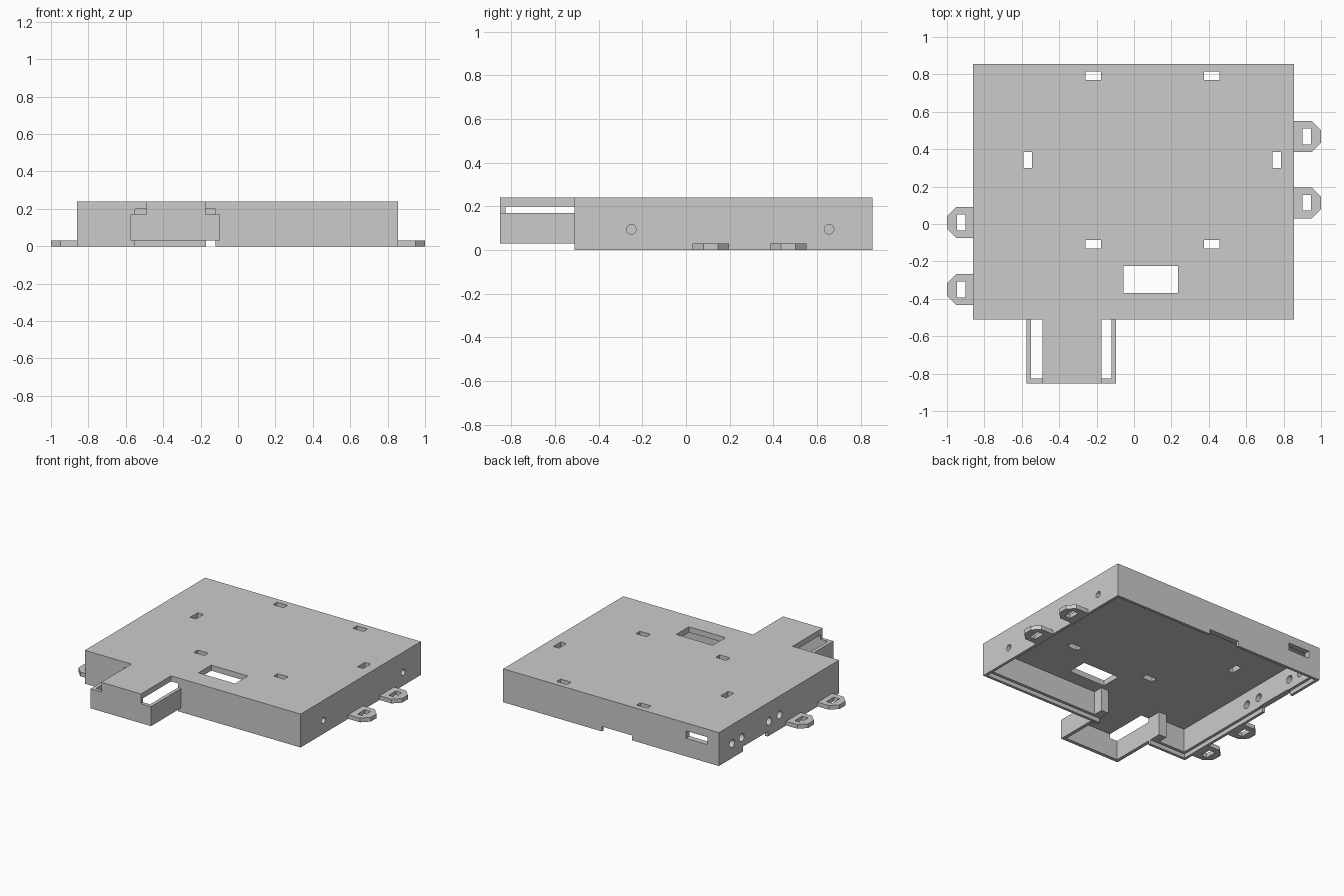
import bpy, bmesh, math
from mathutils import Matrix, Vector

old = bpy.data.objects.get("Cube")
if old:
    bpy.data.objects.remove(old, do_unlink=True)

grey = bpy.data.materials.new("plain grey")
grey.use_nodes = True
COLOUR = (0.6, 0.6, 0.6, 1)
grey.diffuse_color = COLOUR
grey.node_tree.nodes["Principled BSDF"].inputs["Base Color"].default_value = COLOUR


def add_box(bm, x0, x1, y0, y1, z0, z1):
    size = Vector((x1 - x0, y1 - y0, z1 - z0))
    mid = Vector((x0 + x1, y0 + y1, z0 + z1)) / 2
    bmesh.ops.create_cube(bm, size=1, matrix=Matrix.Translation(mid) @ Matrix.Diagonal((*size, 1)))


def add_side_hole(bm, x, y, z, r):
    m = Matrix.Translation((x, y, z)) @ Matrix.Rotation(math.pi / 2, 4, 'Y')
    bmesh.ops.create_cone(bm, cap_ends=True, segments=24, radius1=r, radius2=r, depth=0.2, matrix=m)


def make_object(name, bm):
    bmesh.ops.recalc_face_normals(bm, faces=bm.faces)
    mesh = bpy.data.meshes.new(name)
    bm.to_mesh(mesh)
    bm.free()
    mesh.materials.append(grey)
    obj = bpy.data.objects.new(name, mesh)
    bpy.context.collection.objects.link(obj)
    return obj


def boxes(name, *dims):
    bm = bmesh.new()
    for d in dims:
        add_box(bm, *d)
    return make_object(name, bm)


def cut(obj, cutter):
    cutter.hide_render = True
    mod = obj.modifiers.new("cut", 'BOOLEAN')
    mod.operation, mod.solver, mod.object = 'DIFFERENCE', 'EXACT', cutter
    bpy.context.view_layer.objects.active = obj
    bpy.ops.object.modifier_apply(modifier=mod.name)
    bpy.data.objects.remove(cutter, do_unlink=True)


X0, X1, Y0, Y1, TOP, ROOF = -0.86, 0.855, -0.51, 0.855, 0.24, 0.2
LIP, WALL, TAB = 0.02, 0.04, 0.03

# Open-bottomed case with a stepped rim
case = boxes("case", (X0, X1, Y0, Y1, 0, TOP))
for inset, z in ((WALL, ROOF), (LIP, 0.03)):
    cut(case, boxes("cavity_cutter", (X0 + inset, X1 - inset, Y0 + inset, Y1 - inset, -0.1, z)))

# Roof slots, window and wall openings
bm = bmesh.new()
for x in (-0.26, 0.375):
    for y in (-0.13, 0.77):
        add_box(bm, x, x + 0.083, y, y + 0.045, 0.15, 0.3)
for x in (-0.59, 0.74):
    add_box(bm, x, x + 0.045, 0.3, 0.385, 0.15, 0.3)
add_box(bm, -0.055, 0.235, -0.37, -0.225, 0.15, 0.3)
add_box(bm, -0.55, -0.12, Y0 - 0.1, Y0 + 0.1, -0.1, ROOF)
add_box(bm, -0.17, 0.07, Y1 - 0.1, Y1 + 0.1, -0.1, 0.035)
add_box(bm, -0.77, -0.6, Y1 - 0.1, Y1 + 0.1, 0.13, 0.183)
add_box(bm, X0 - 0.1, X0 + 0.1, 0.3, 0.58, -0.1, 0.035)
for y in (-0.25, 0.655):
    add_side_hole(bm, X1, y, 0.095, 0.022)
for y in (0.165, 0.285, 0.595, 0.705):
    add_side_hole(bm, X0, y, 0.105, 0.028)
cut(case, make_object("opening_cutter", bm))

# Short guide walls inside the front opening
boxes("opening_guides", (-0.12, -0.06, Y0 + 0.03, -0.4, 0.03, ROOF),
      (-0.61, -0.55, Y0 + 0.03, -0.4, 0.03, ROOF))

# Front connector hood: roof strip, side walls and front wall
FRONT = -0.852
boxes("hood_roof", (-0.49, -0.175, FRONT, Y0, ROOF, TOP))
boxes("hood_sides", (-0.575, -0.55, FRONT + 0.025, Y0, 0.03, 0.17),
      (-0.12, -0.095, FRONT + 0.025, Y0, 0.03, 0.17))
boxes("hood_front", (-0.575, -0.095, FRONT, FRONT + 0.025, 0.03, 0.17),
      (-0.49, -0.175, FRONT, FRONT + 0.025, 0.17, ROOF))


# Chamfered mounting tabs with a rectangular hole
def mounting_tab(name, wall, side, y):
    h, tip, c = 0.083, 1.0, 0.05
    pts = [(abs(wall), -h), (tip - c, -h), (tip, -h + c), (tip, h - c), (tip - c, h), (abs(wall), h)]
    bm = bmesh.new()
    face = bm.faces.new([bm.verts.new((side * px, y + py, 0)) for px, py in pts])
    ext = bmesh.ops.extrude_face_region(bm, geom=[face])
    bmesh.ops.translate(bm, vec=(0, 0, TAB), verts=[g for g in ext["geom"] if isinstance(g, bmesh.types.BMVert)])
    tab = make_object(name, bm)
    xs = sorted((side * 0.9, side * 0.947))
    cut(tab, boxes("tab_cutter", (*xs, y - 0.042, y + 0.042, -0.1, 0.1)))


for i, y in enumerate((0.113, 0.468)):
    mounting_tab(f"left_tab_{i + 1}", X1, 1, y)
for i, y in enumerate((-0.35, 0.008)):
    mounting_tab(f"right_tab_{i + 1}", X0, -1, y)
